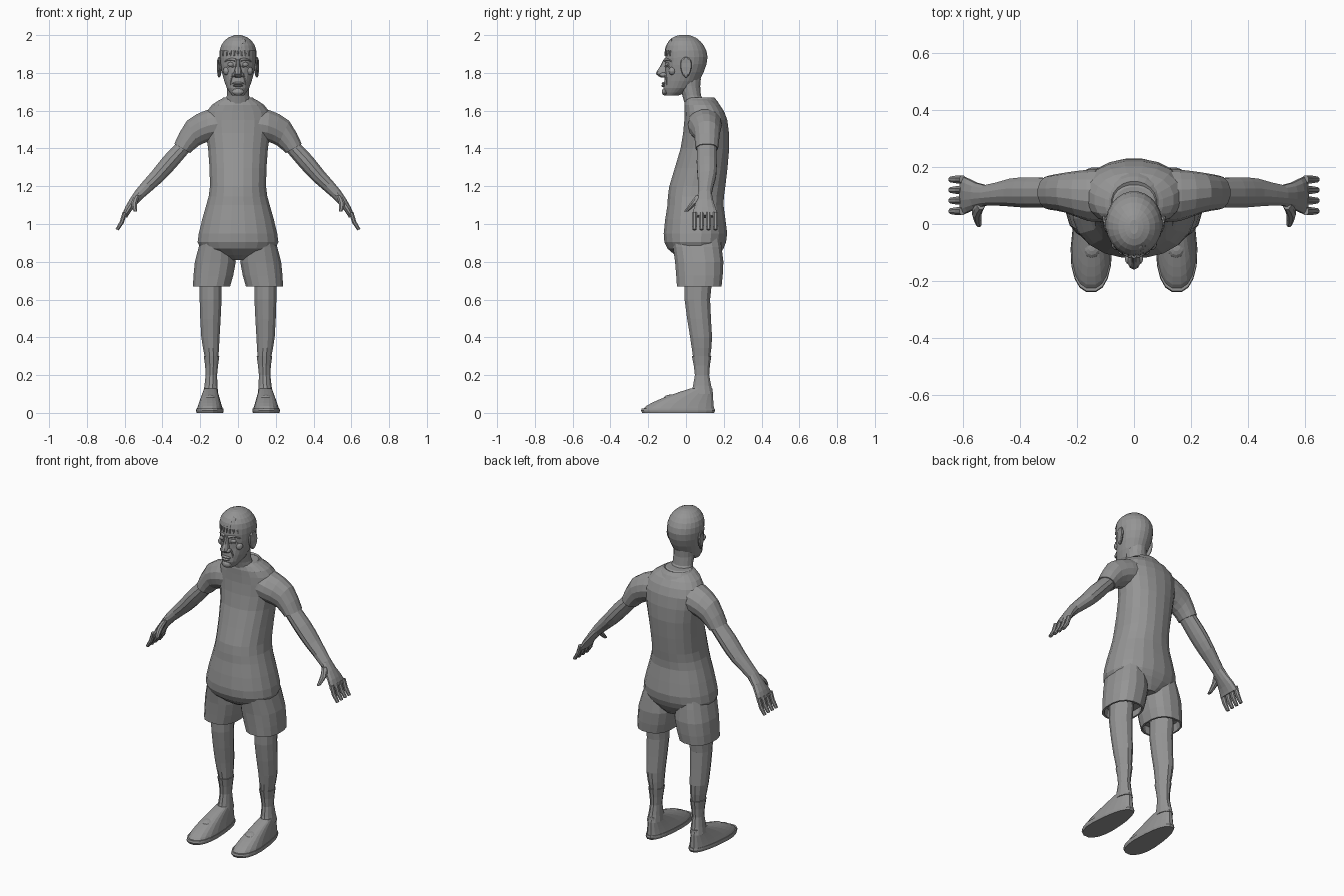
import bpy, bmesh, math
from mathutils import Vector

if "Cube" in bpy.data.objects:
    bpy.data.objects.remove(bpy.data.objects["Cube"], do_unlink=True)

GREY = (0.3, 0.3, 0.3, 1)
grey = bpy.data.materials.new("plain grey")
grey.use_nodes = True
grey.diffuse_color = GREY
grey.node_tree.nodes["Principled BSDF"].inputs["Base Color"].default_value = GREY


def place(name, data, mirror):
    """Make the object, with a twin on the other side when mirrored."""
    data.materials.append(grey)
    ob = bpy.data.objects.new(name, data)
    bpy.context.collection.objects.link(ob)
    if mirror:
        ob.modifiers.new("mirror", 'MIRROR')


def finish(name, bm, mirror=False):
    bmesh.ops.recalc_face_normals(bm, faces=bm.faces)
    mesh = bpy.data.meshes.new(name)
    bm.to_mesh(mesh)
    bm.free()
    place(name, mesh, mirror)


# Rings: a chord in the xz plane (first end, second end) and a front and back in y
def level(z, half, front, back, x=0.0):
    return Vector((x - half, z, x + half, z, front, back))


def limb(x, z, thick, depth, y=.11, tilt=45):
    dx = math.cos(math.radians(tilt)) * thick / 2
    dz = math.sin(math.radians(tilt)) * thick / 2
    return Vector((x - dx, z - dz, x + dx, z + dz, y - depth, y + depth))


def smooth(keys, steps=2):
    """Fill in rings between the keys along a smooth spline."""
    rings = []
    padded = [keys[0], *keys, keys[-1]]
    for before, a, b, after in zip(padded, padded[1:], padded[2:], padded[3:]):
        for i in range(steps):
            t = i / steps
            start, end = (b - before) / 2, (after - a) / 2
            rings.append(a + start * t + (3 * (b - a) - 2 * start - end) * t ** 2
                         + (2 * (a - b) + start + end) * t ** 3)
    return rings + [keys[-1]]


def shrink(ring, factor):
    x0, z0, x1, z1, y0, y1 = ring
    middle = Vector((x0 + x1, z0 + z1, x0 + x1, z0 + z1, y0 + y1, y0 + y1)) / 2
    return middle + (ring - middle) * factor


def hemmed(keys):
    """Smooth rings whose first edge is folded inside as a hem."""
    rings = smooth(keys)
    return [shrink(rings[0].lerp(rings[1], .8), .85), shrink(rings[0], .9)] + rings


def loft_mesh(rings, sides, power=2.0):
    bm = bmesh.new()
    rows = []
    for x0, z0, x1, z1, y0, y1 in rings:
        row = []
        for i in range(sides):
            angle = math.tau * (i + .5) / sides
            c, s = (math.copysign(abs(t) ** (2 / power), t)
                    for t in (math.cos(angle), math.sin(angle)))
            row.append(bm.verts.new((x0 + (x1 - x0) * (1 + c) / 2,
                                     y0 + (y1 - y0) * (1 + s) / 2,
                                     z0 + (z1 - z0) * (1 + c) / 2)))
        rows.append(row)
    for low, high in zip(rows, rows[1:]):
        for i in range(sides):
            bm.faces.new((low[i - 1], low[i], high[i], high[i - 1]))
    bm.faces.new(rows[0])
    bm.faces.new(rows[-1])
    return bm


def loft(name, rings, sides, mirror=False, power=2.0):
    finish(name, loft_mesh(rings, sides, power), mirror)


def ball(name, centre, size, mirror=False):
    bm = bmesh.new()
    bmesh.ops.create_uvsphere(bm, u_segments=12, v_segments=8, radius=1)
    bmesh.ops.scale(bm, vec=size, verts=bm.verts)
    bmesh.ops.translate(bm, vec=centre, verts=bm.verts)
    finish(name, bm, mirror)


# Shirt body and hips
loft("shirt_and_hips", smooth([
    level(z=.81, half=.06, front=-.02, back=.16),
    level(z=.87, half=.2, front=-.1, back=.2),
    level(z=.95, half=.21, front=-.12, back=.22),
    level(z=1.1, half=.17, front=-.1, back=.2),
    level(z=1.2, half=.15, front=-.09, back=.21),
    level(z=1.4, half=.16, front=-.03, back=.23),
    level(z=1.55, half=.18, front=-.01, back=.22),
    level(z=1.63, half=.14, front=-.01, back=.18),
    level(z=1.67, half=.07, front=0, back=.13)]), 20, power=2.2)

# Shorts legs and sleeves
loft("shorts_leg", hemmed([
    level(z=.67, x=.14, half=.1, front=-.05, back=.19),
    level(z=.8, x=.12, half=.11, front=-.06, back=.2),
    level(z=.94, x=.11, half=.08, front=-.08, back=.18)]), 16, True, 2.4)
loft("sleeve", hemmed([
    limb(x=.295, z=1.4, thick=.1, depth=.06, tilt=30),
    limb(x=.24, z=1.48, thick=.15, depth=.07, tilt=65),
    limb(x=.16, z=1.52, thick=.17, depth=.09, y=.1, tilt=85),
    limb(x=.1, z=1.53, thick=.18, depth=.09, y=.1, tilt=90)]), 14, True)

# Arms with palms
loft("arm", smooth([
    limb(x=.26, z=1.44, thick=.08, depth=.05),
    limb(x=.36, z=1.33, thick=.09, depth=.055),
    limb(x=.43, z=1.25, thick=.08, depth=.05),
    limb(x=.52, z=1.16, thick=.06, depth=.037, y=.1),
    limb(x=.58, z=1.08, thick=.04, depth=.06, y=.1, tilt=30),
    limb(x=.6, z=1.04, thick=.03, depth=.07, y=.1, tilt=30)]), 12, True)

# Fingers and thumbs
for i in range(4):
    y = .045 + .037 * i
    loft(f"finger_{i + 1}", [
        limb(x=.6, z=1.06, thick=.025, depth=.015, y=y, tilt=20),
        limb(x=.615, z=1.01, thick=.025, depth=.015, y=y, tilt=20),
        limb(x=.64, z=.97, thick=.02, depth=.011, y=y, tilt=20)], 8, True)
loft("thumb", smooth([
    limb(x=.535, z=1.15, thick=.03, depth=.02, y=.07, tilt=0),
    limb(x=.55, z=1.11, thick=.035, depth=.02, y=.04, tilt=0),
    limb(x=.543, z=1.065, thick=.02, depth=.012, y=0, tilt=0)]), 8, True)

# Legs, then socks drawn over the lower rings
leg = smooth([
    level(z=.75, x=.145, half=.06, front=-.01, back=.15),
    level(z=.6, x=.145, half=.06, front=-.01, back=.13),
    level(z=.4, x=.146, half=.05, front=.02, back=.14),
    level(z=.3, x=.14, half=.038, front=.035, back=.13),
    level(z=.2, x=.141, half=.028, front=.05, back=.12),
    level(z=.1, x=.145, half=.037, front=.03, back=.14)])
loft("leg", leg, 12, True)
sock = [ring for ring in leg if ring[1] < .31]
loft("sock", [sock[0]] + [shrink(ring, 1.12) for ring in sock], 12, True)


# Shoes, narrowed towards the heel
def shoe(name, rings):
    bm = loft_mesh(rings, 20, 2.5)
    for v in bm.verts:
        heel = min(max((v.co.y + .12) * 4, 0), 1)
        v.co.x = .15 + (v.co.x - .15) * (1 - heel / 4) - heel * .006
    finish(name, bm, True)


steps = [i / 7 for i in range(8)]
shoe("shoe_upper", [level(z=.02 + .11 * t, x=.15, half=.072 - .03 * t,
                          front=-.23 + .255 * t ** 1.4, back=.15 - .01 * t) for t in steps])
sole = level(z=.012, x=.15, half=.076, front=-.24, back=.157)
lift = Vector((0, .012, 0, .012, 0, 0))
shoe("shoe_sole", [shrink(sole, .97) - lift, sole, shrink(sole, .98) + lift])
ball("shoe_tongue", (.148, -.08, .075), (.035, .04, .022), True)

# Neck and collar
loft("neck", smooth([
    level(z=1.6, half=.085, front=0, back=.14),
    level(z=1.68, half=.06, front=-.02, back=.08),
    level(z=1.77, half=.06, front=-.06, back=.08)]), 16)
loft("collar", smooth([
    level(z=1.63, half=.11, front=-.01, back=.18),
    level(z=1.67, half=.08, front=0, back=.15),
    level(z=1.65, half=.065, front=.02, back=.12)]), 20)

# Head
head = smooth([
    level(z=1.68, half=.03, front=-.11, back=-.04),
    level(z=1.72, half=.06, front=-.12, back=.04),
    level(z=1.8, half=.085, front=-.11, back=.09),
    level(z=1.88, half=.095, front=-.11, back=.11),
    level(z=1.94, half=.085, front=-.1, back=.09),
    level(z=1.98, half=.05, front=-.07, back=.05),
    level(z=1.995, half=.01, front=-.03, back=.01)])
loft("head", head, 24)

# Hair shell, trimmed along a hairline
swell = Vector((-1, 1, 1, 1, -1, 1)) * .005
bm = loft_mesh([ring + swell for ring in head], 24)
bare = []
for face in bm.faces:
    spot = face.calc_center_median()
    hairline = 1.91 if spot.y < -.05 else 1.86 if spot.y < .03 else 1.76
    if spot.z < hairline:
        bare.append(face)
bmesh.ops.delete(bm, geom=bare, context='FACES')
finish("hair", bm)


def on_face(x, z, lift=0.0):
    """Point on the front of the head, raised by lift."""
    for low, high in zip(head, head[1:]):
        if low[1] <= z <= high[1]:
            ring = low.lerp(high, (z - low[1]) / (high[1] - low[1]))
            bulge = math.sqrt(max(0, 1 - (x / ring[2]) ** 2))
            middle, depth = (ring[4] + ring[5]) / 2, (ring[5] - ring[4]) / 2
            return Vector((x, middle - depth * bulge - lift, z))


def strand(name, points, radius, mirror=False):
    """Tapered strand laid on the face through x, z points."""
    curve = bpy.data.curves.new(name, 'CURVE')
    curve.dimensions = '3D'
    curve.bevel_depth = radius
    curve.bevel_resolution = 1
    curve.resolution_u = 4
    spline = curve.splines.new('NURBS')
    spline.points.add(len(points) - 1)
    for i, (point, (x, z)) in enumerate(zip(spline.points, points)):
        point.co = (*on_face(x, z, .002), 1)
        point.radius = 1 - .7 * i / (len(points) - 1)
    spline.use_endpoint_u = True
    spline.order_u = 3
    place(name, curve, mirror)


# Swept fringe
for i in range(8):
    end = -.08 + .02 * i
    strand(f"fringe_lock_{i + 1}",
           [(.03, 1.97), (end / 2, 1.95), (end, 1.92), (end, 1.89)], .011)

# Nose, eyes, brows and cheeks
loft("nose", smooth([
    level(z=1.87, half=.011, front=-.12, back=-.09),
    level(z=1.83, half=.014, front=-.14, back=-.09),
    level(z=1.795, half=.024, front=-.16, back=-.09),
    level(z=1.775, half=.014, front=-.13, back=-.09)]), 10)
ball("nostril", (.02, -.12, 1.79), (.012, .02, .012), True)
ball("eye", on_face(.037, 1.845, -.004), (.018, .012, .012), True)
strand("brow", [(.012, 1.867), (.04, 1.88), (.07, 1.86)], .009, True)
strand("eye_bag", [(.02, 1.836), (.04, 1.824), (.06, 1.836)], .004, True)
strand("cheek_fold", [(.024, 1.795), (.04, 1.77), (.04, 1.735)], .006, True)
ball("cheekbone", on_face(.058, 1.81, -.012), (.022, .02, .022), True)

# Mouth and chin
ball("upper_lip", on_face(0, 1.745), (.03, .012, .007))
ball("lower_lip", on_face(0, 1.732), (.026, .012, .007))
ball("chin", (0, -.11, 1.7), (.03, .018, .02))

# Ears, dished on the outside
bm = bmesh.new()
bmesh.ops.create_uvsphere(bm, u_segments=12, v_segments=8, radius=1)
for v in bm.verts:
    x, y, z = v.co
    dish = .006 if x > .7 else 0
    v.co = (.1 + .013 * x + .006 * y - dish, .03 * y * (1 + z / 4), 1.83 + .055 * z)
finish("ear", bm, True)
